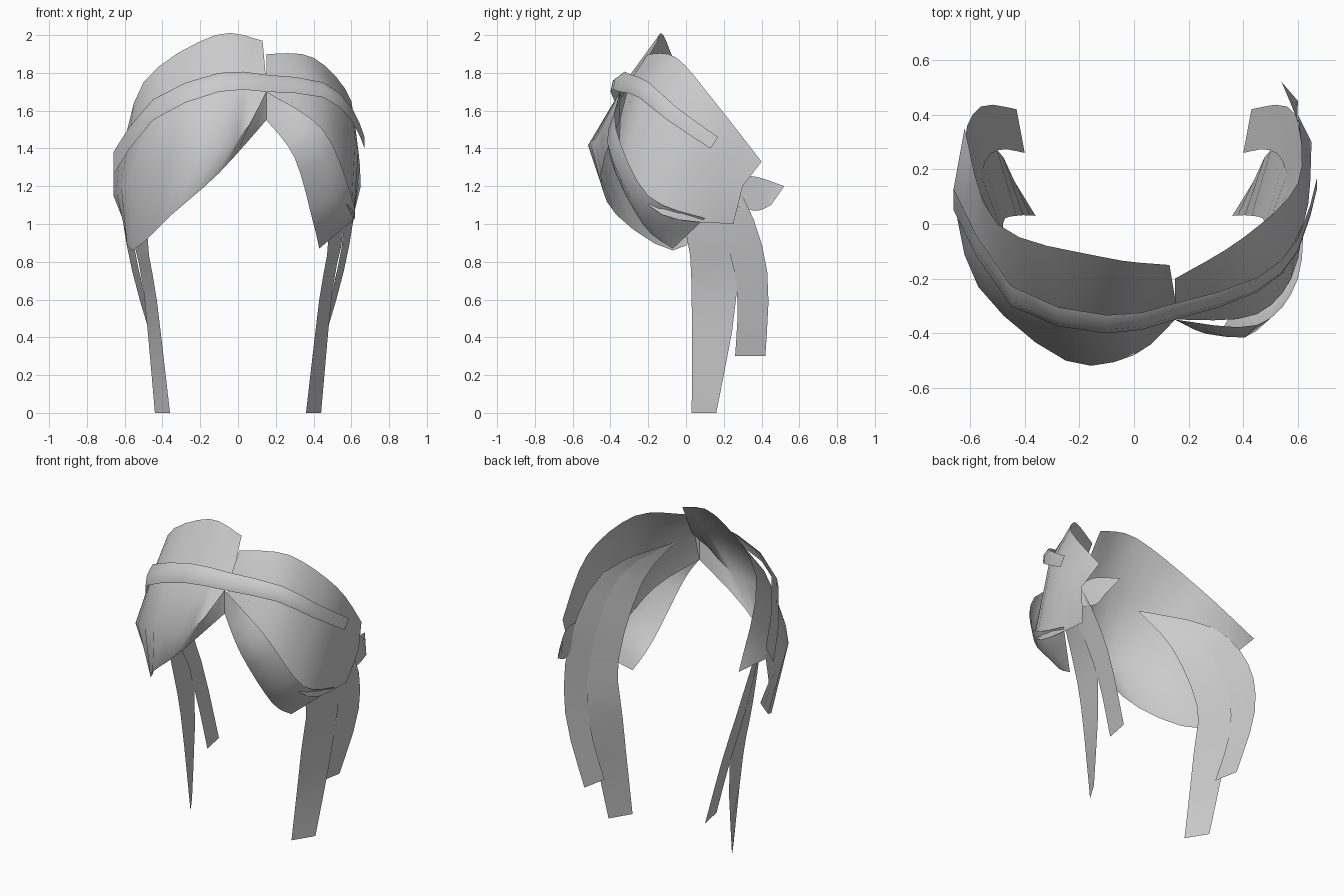
import bpy
import bmesh
from mathutils import Vector
from mathutils.geometry import interpolate_bezier

default_cube = bpy.data.objects.get("Cube")
if default_cube:
    bpy.data.objects.remove(default_cube, do_unlink=True)

# One plain grey for every lock of hair
grey = bpy.data.materials.new("hair grey")
grey.use_nodes = True
hair_colour = (0.6, 0.6, 0.6, 1)
grey.diffuse_color = hair_colour
grey.node_tree.nodes["Principled BSDF"].inputs["Base Color"].default_value = hair_colour

SEGMENTS = 12
HEAD_CENTRE = Vector((0, 0.2, 1.3))


def smooth_rail(points):
    """Run a smooth curve through the points and sample it evenly."""
    knots = [Vector(point) for point in points]
    last = len(knots) - 1
    slopes = []
    for i in range(len(knots)):
        before, after = knots[max(i - 1, 0)], knots[min(i + 1, last)]
        slopes.append((after - before) / 6)
    samples = []
    for i in range(last):
        start, end = knots[i], knots[i + 1]
        handle_out, handle_in = start + slopes[i], end - slopes[i + 1]
        curve = interpolate_bezier(start, handle_out, handle_in, end, SEGMENTS // last + 1)
        samples.extend(curve[:-1])
    samples.append(knots[last])
    return samples


def offset_rail(points, width, taper=0):
    """Copy a rail sideways, narrowing the gap towards its end."""
    last = len(points) - 1
    copy = []
    for i, point in enumerate(points):
        copy.append(Vector(point) + Vector(width) * (1 - taper * i / last))
    return copy


def puffed_rail(first, second, push):
    """Middle rail between two edges, pushed out except at its ends."""
    middle = []
    last = len(first) - 1
    for i, (a, b) in enumerate(zip(first, second)):
        inside = 0 < i < last
        middle.append((Vector(a) + Vector(b)) / 2 + Vector(push) * inside)
    return middle


def hair_sheet(name, rails, side=1):
    """Skin a sheet of hair over the rails; side mirrors it across the head."""
    bm = bmesh.new()
    rows = []
    for rail in rails:
        row = []
        for point in smooth_rail(rail):
            point.x *= side
            row.append(bm.verts.new(point))
        rows.append(row)
    for upper, lower in zip(rows, rows[1:]):
        for i in range(SEGMENTS):
            bm.faces.new((upper[i], upper[i + 1], lower[i + 1], lower[i]))
    bmesh.ops.remove_doubles(bm, verts=bm.verts, dist=0.001)
    bmesh.ops.recalc_face_normals(bm, faces=bm.faces)

    # Face the sheet away from the head
    outward = 0
    for face in bm.faces:
        away = face.calc_center_median() - HEAD_CENTRE
        away.z /= 3
        outward += face.normal.dot(away) * face.calc_area()
    if outward < 0:
        bmesh.ops.reverse_faces(bm, faces=bm.faces)

    mesh = bpy.data.meshes.new(name)
    bm.to_mesh(mesh)
    bm.free()
    mesh.materials.append(grey)
    sheet = bpy.data.objects.new(name, mesh)
    bpy.context.collection.objects.link(sheet)
    bpy.ops.object.select_all(action="DESELECT")
    sheet.select_set(True)
    bpy.context.view_layer.objects.active = sheet
    bpy.ops.object.shade_smooth_by_angle(angle=1)


# Brow lines run from the parting to the temples
parting = (0.15, -0.35, 1.7)
parting_hem = (0.15, -0.35, 1.55)
right_brow = [parting, (-0.1, -0.4, 1.7), (-0.45, -0.3, 1.55), (-0.66, 0.05, 1.26)]
left_brow = [parting, (0.45, -0.25, 1.67), (0.6, -0.1, 1.55), (0.67, 0.13, 1.4)]

# Right sweep: crown, under the band, belly and hem
right_crown = [(0.13, -0.15, 1.97), (-0.12, -0.12, 2), (-0.5, 0, 1.75), (-0.62, 0.35, 1.3)]
right_under_band = offset_rail(right_brow, (0, 0.08, 0.05))
right_belly = [parting, (0, -0.48, 1.45), (-0.25, -0.5, 1.4),
               (-0.57, -0.23, 1.25), (-0.66, 0.1, 1.15)]
right_hem = [parting_hem, (-0.1, -0.45, 1.27), (-0.35, -0.37, 1.05),
             (-0.56, -0.07, 0.86), (-0.6, 0.1, 1)]
hair_sheet("right_sweep", [right_crown, right_under_band, right_belly, right_hem])

# Left sweep: crown, middle and hem
left_crown = [(0.15, -0.2, 1.9), (0.4, -0.05, 1.88), (0.6, 0.15, 1.65), (0.6, 0.4, 1.33)]
left_middle = [(0.15, -0.3, 1.75), (0.45, -0.2, 1.7), (0.62, 0, 1.45), (0.65, 0.3, 1.2)]
left_hem = [parting_hem, (0.45, -0.33, 1.3), (0.6, -0.13, 1.05), (0.6, 0.25, 1)]
hair_sheet("left_sweep", [left_crown, left_middle, left_hem])

# Left fringe lobe hanging from the parting
lobe_top = [parting, (0.45, -0.37, 1.5), (0.6, -0.2, 1.15), (0.62, 0.1, 1.03)]
lobe_hem = [parting_hem, (0.3, -0.4, 1.35), (0.4, -0.23, 1), (0.43, -0.07, 0.87)]
lobe_middle = puffed_rail(lobe_top, lobe_hem, (0.03, -0.03, 0))
hair_sheet("left_fringe", [lobe_top, lobe_middle, lobe_hem])

# Raised band of hair across the brow
band_bottom = right_brow[::-1] + left_brow[1:]
band_top = offset_rail(band_bottom, (0, 0.08, 0.12), taper=0.5)
band_ridge = puffed_rail(band_top, band_bottom, (0, -0.02, 0.01))
hair_sheet("brow_band", [band_top, band_ridge, band_bottom])

# Side locks: they start under the brow, sweep back inside the head,
# and part at a seam into a long front tail and a short back tail
lock_root = (0.28, -0.3, 1.65)
front_edge = [lock_root, (0.43, -0.17, 1.4), (0.48, 0, 0.95), (0.43, 0.03, 0.6), (0.36, 0.03, 0)]
seam = [lock_root, (0.52, -0.05, 1.45), (0.56, 0.18, 1), (0.5, 0.27, 0.65)]
back_edge = [lock_root, (0.57, 0.03, 1.5), (0.62, 0.3, 1.15), (0.56, 0.43, 0.75), (0.43, 0.42, 0.3)]
for side_name, side in (("left", 1), ("right", -1)):
    long_seam = seam + [(0.44, 0.16, 0)]
    short_seam = seam + [(0.4, 0.26, 0.3)]
    hair_sheet(side_name + "_long_lock", [front_edge, long_seam], side)
    hair_sheet(side_name + "_short_lock", [short_seam, back_edge], side)

# Flicked tip behind the left ear
flick_top = [(0.62, 0.25, 1.25), (0.6, 0.37, 1.25), (0.54, 0.52, 1.2)]
flick_bottom = [(0.62, 0.25, 1.1), (0.6, 0.37, 1.07), (0.6, 0.45, 1.1)]
hair_sheet("left_flick", [flick_top, flick_bottom])
